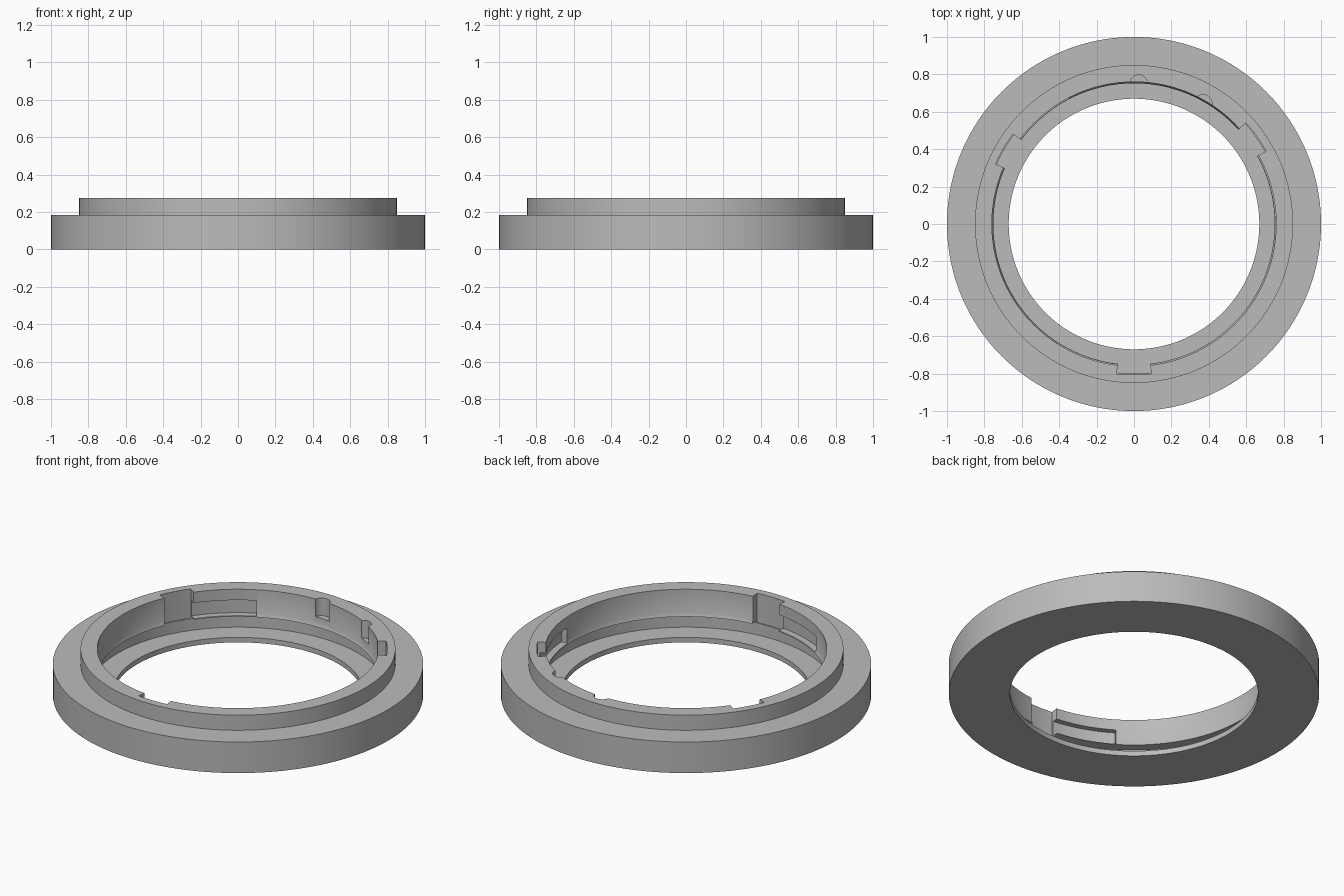
import bpy, bmesh, math
from math import cos, sin, radians

if "Cube" in bpy.data.objects:
    bpy.data.objects.remove(bpy.data.objects["Cube"])

grey = bpy.data.materials.new("plain_grey")
grey.use_nodes = True
colour = (0.5, 0.5, 0.5, 1)
grey.diffuse_color = colour
grey.node_tree.nodes["Principled BSDF"].inputs["Base Color"].default_value = colour


def sweep(name, profile, start=0, end=360, steps=160):
    """Turn a closed (radius, z) profile about z, fully or as a capped arc."""
    full = end - start == 360
    bm = bmesh.new()
    rings = []
    for i in range(steps if full else steps + 1):
        a = radians(start + (end - start) * i / steps)
        rings.append([bm.verts.new((r * cos(a), r * sin(a), z)) for r, z in profile])
    n = len(profile)
    for i in range(steps):
        a, b = rings[i], rings[(i + 1) % len(rings)]
        for j in range(n):
            k = (j + 1) % n
            bm.faces.new((a[j], a[k], b[k], b[j]))
    if not full:
        bm.faces.new(rings[0])
        bm.faces.new(rings[-1])
    bmesh.ops.recalc_face_normals(bm, faces=bm.faces)
    mesh = bpy.data.meshes.new(name)
    bm.to_mesh(mesh)
    bm.free()
    obj = bpy.data.objects.new(name, mesh)
    bpy.context.collection.objects.link(obj)
    mesh.materials.append(grey)
    return obj


def box_profile(r0, r1, z0, z1):
    return [(r0, z0), (r1, z0), (r1, z1), (r0, z1)]


# Stepped ring with an inner groove above the bottom lip
ring = sweep("adapter_ring", [
    (0.67, 0), (1, 0), (1, 0.185), (0.85, 0.185), (0.85, 0.275), (0.76, 0.275),
    (0.76, 0.135), (0.752, 0.115), (0.80, 0.11), (0.80, 0.03), (0.67, 0.03)])

# Three bayonet entries, each leading into a locking channel
cutters = []
for middle, half in ((150, 6.6), (35.5, 6.6), (270, 6.6)):
    cutters.append(sweep("entry_cutter", box_profile(0.72, 0.806, 0.1, 0.3),
                         middle - half, middle + half, 8))
    cutters.append(sweep("channel_cutter", box_profile(0.72, 0.793, 0.12, 0.21),
                         middle - half - 26, middle - half + 1, 16))

# Two half-round pin notches in the top rim
for x, y in ((0.025, 0.75), (0.37, 0.645)):
    bpy.ops.mesh.primitive_cylinder_add(vertices=32, radius=0.047, depth=0.2,
                                        location=(x, y, 0.27))
    cutters.append(bpy.context.object)

bpy.context.view_layer.objects.active = ring
for cutter in cutters:
    cutter.hide_render = True
    mod = ring.modifiers.new("cut", 'BOOLEAN')
    mod.operation = 'DIFFERENCE'
    mod.solver = 'EXACT'
    mod.object = cutter
    bpy.ops.object.modifier_apply(modifier=mod.name)
    bpy.data.objects.remove(cutter)

bpy.ops.object.select_all(action='DESELECT')
ring.select_set(True)
bpy.ops.object.shade_smooth_by_angle(angle=radians(30))
